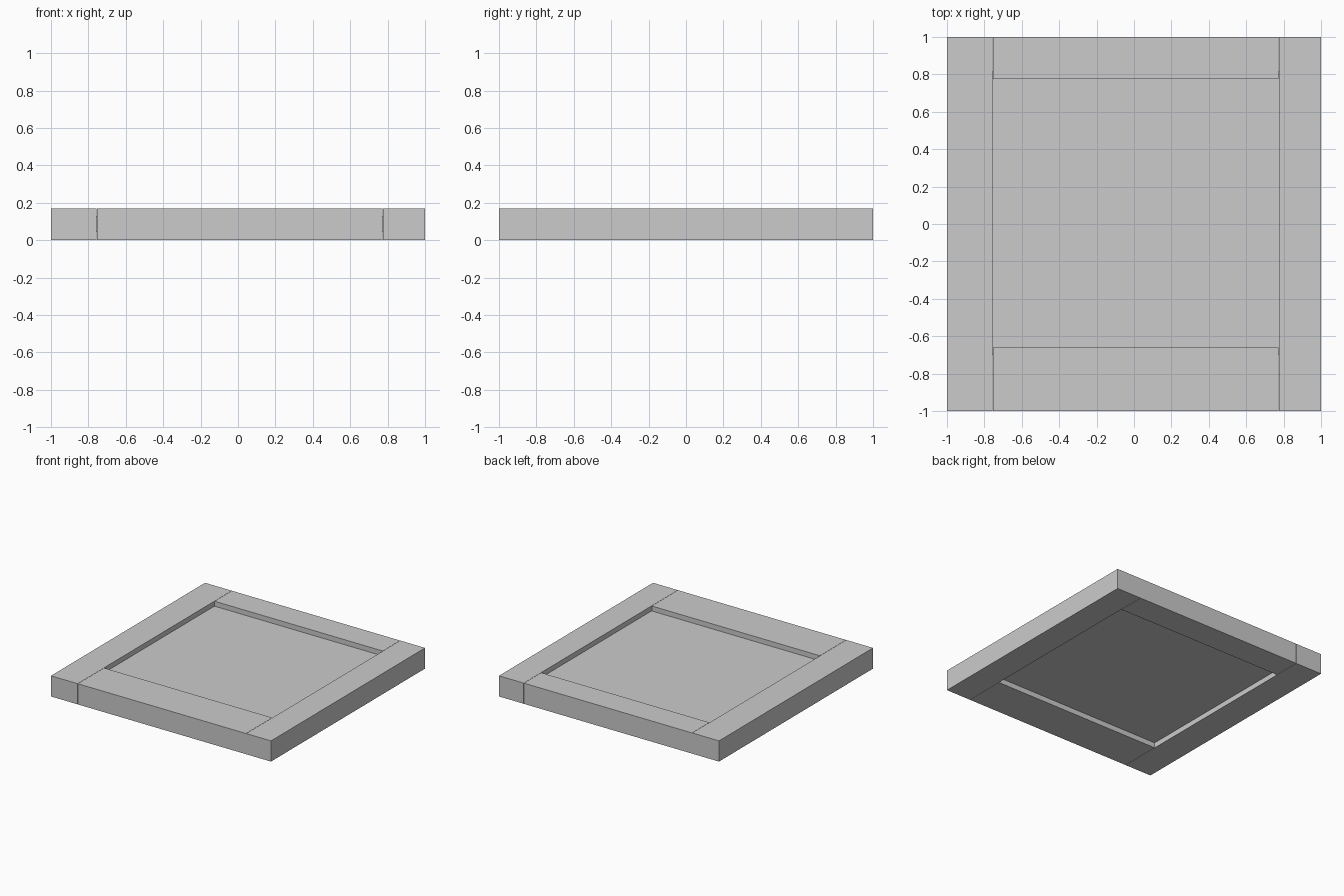
import bpy

cube = bpy.data.objects.get("Cube")
if cube:
    bpy.data.objects.remove(cube, do_unlink=True)

# Single plain material
grey = bpy.data.materials.new("light grey")
grey.use_nodes = True
COLOUR = (0.6, 0.6, 0.6, 1)
grey.diffuse_color = COLOUR
grey.node_tree.nodes["Principled BSDF"].inputs["Base Color"].default_value = COLOUR

HEIGHT = 0.17
LEFT, RIGHT = 0.775, -0.757    # inner edges of the stiles
BACK, FRONT = 0.775, -0.66     # inner edges of the rails
GAP = 0.002                    # fine joint between rails and stiles
TONGUE = 0.04                  # panel edge hidden in the frame grooves


def board(name, x, y, z=(0, HEIGHT)):
    """Box spanning the given ranges."""
    spans = (x, y, z)
    bpy.ops.mesh.primitive_cube_add(size=1, location=[(a + b) / 2 for a, b in spans])
    obj = bpy.context.object
    obj.name = name
    obj.scale = [b - a for a, b in spans]
    bpy.ops.object.transform_apply(location=False, rotation=False, scale=True)
    obj.data.materials.append(grey)
    return obj


# Side stiles run the full length
board("left_stile", (LEFT, 1), (-1, 1))
board("right_stile", (-1, RIGHT), (-1, 1))

# Rails fit between the stiles
rail_span = (RIGHT + GAP, LEFT - GAP)
board("back_rail", rail_span, (BACK, 1))
board("front_rail", rail_span, (-1, FRONT))

# Centre panel, recessed on both faces
board("panel", (RIGHT - TONGUE, LEFT + TONGUE),
      (FRONT - TONGUE, BACK + TONGUE), (0.043, 0.129))
